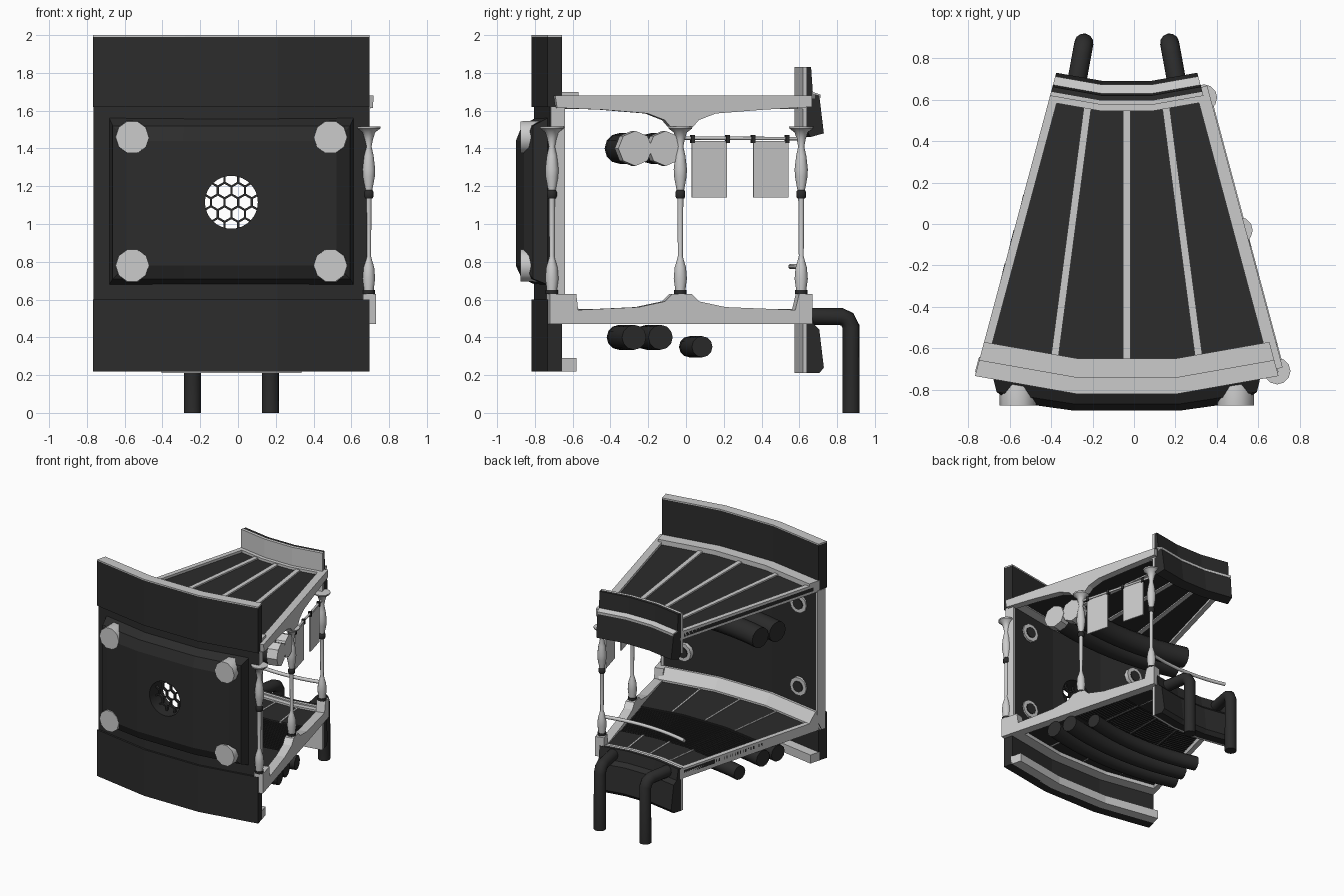
import bpy, bmesh, math
from math import sin, cos, radians
from mathutils import Vector

if "Cube" in bpy.data.objects:
    bpy.data.objects.remove(bpy.data.objects["Cube"])

# The model is a 30 degree slice of a ring; polar centre at (CX, CY)
CX, CY, H = -0.035, 2.0, 15
dark = bpy.data.materials.new("dark")
dark.diffuse_color = (0.025, 0.025, 0.025, 1)
dark.use_nodes = True
dark.node_tree.nodes["Principled BSDF"].inputs["Base Color"].default_value = dark.diffuse_color

def P(r, a, z, off=0.0):
    a = radians(a)
    return Vector((CX + r*sin(a) + off*cos(a), CY - r*cos(a) + off*sin(a), z))

def R(y):
    # radius on the right edge for a given y
    return (CY - y) / cos(radians(H))

def finish(name, bm, mat=None, smooth=False):
    bmesh.ops.recalc_face_normals(bm, faces=bm.faces)
    me = bpy.data.meshes.new(name)
    bm.to_mesh(me)
    bm.free()
    ob = bpy.data.objects.new(name, me)
    bpy.context.collection.objects.link(ob)
    if mat:
        me.materials.append(mat)
    if smooth:
        shade(ob)
    return ob

def shade(ob):
    bpy.ops.object.select_all(action='DESELECT')
    ob.select_set(True)
    bpy.context.view_layer.objects.active = ob
    bpy.ops.object.shade_smooth_by_angle(angle=radians(40))

def loft(name, rings, mat=None, smooth=False, caps=True):
    bm = bmesh.new()
    vs = [[bm.verts.new(p) for p in ring] for ring in rings]
    n = len(vs[0])
    for A, B in zip(vs, vs[1:]):
        for i in range(n):
            bm.faces.new((A[i], A[(i+1) % n], B[(i+1) % n], B[i]))
    if caps:
        bm.faces.new(vs[0])
        bm.faces.new(vs[-1])
    return finish(name, bm, mat, smooth)

def sweep(name, prof, mat=None, a0=-H, a1=H, n=3):
    return loft(name, [[P(r, a0 + (a1-a0)*i/n, z) for r, z in prof] for i in range(n+1)], mat)

def rect(r0, r1, z0, z1):
    return [(r0, z0), (r1, z0), (r1, z1), (r0, z1)]

def radial(name, prof, a, w, mat=None, off=0.0):
    return loft(name, [[P(r, a, z, off + s*w/2) for r, z in prof] for s in (-1, 1)], mat)

def tube(name, pts, rad, mat=None, res=4):
    cu = bpy.data.curves.new(name, 'CURVE')
    cu.dimensions = '3D'
    cu.bevel_depth, cu.bevel_resolution, cu.use_fill_caps = rad, res, True
    sp = cu.splines.new('POLY')
    sp.points.add(len(pts) - 1)
    for q, p in zip(sp.points, pts):
        q.co = (*p, 1)
    ob = bpy.data.objects.new(name, cu)
    bpy.context.collection.objects.link(ob)
    bpy.ops.object.select_all(action='DESELECT')
    ob.select_set(True)
    bpy.context.view_layer.objects.active = ob
    bpy.ops.object.convert(target='MESH')
    ob = bpy.context.object
    if mat:
        ob.data.materials.clear()
        ob.data.materials.append(mat)
    shade(ob)

def arc_tube(name, r, z, rad, mat=None, a0=-H, a1=H, n=9, res=4):
    tube(name, [P(r, a0 + (a1-a0)*i/n, z) for i in range(n+1)], rad, mat, res)

def lathe(name, c, prof, mat=None, n=12, axis='Z'):
    rings = []
    for r, h in prof:
        ring = []
        for i in range(n):
            u, v = r*cos(2*math.pi*i/n), r*sin(2*math.pi*i/n)
            ring.append(Vector(c) + (Vector((u, v, h)) if axis == 'Z' else Vector((u, h, v))))
        rings.append(ring)
    return loft(name, rings, mat, True)

# Outer wall: upper band, lower band, middle panel and pale trims
sweep("outer_wall_upper", rect(2.75, 2.83, 1.62, 1.99), dark)
sweep("outer_wall_upper_cap", rect(2.75, 2.83, 1.99, 2.0))
sweep("outer_wall_lower", rect(2.75, 2.83, 0.22, 0.6), dark)
sweep("outer_wall_ceiling_step", rect(2.66, 2.76, 1.62, 1.70))
sweep("outer_wall_foot", rect(2.67, 2.76, 0.22, 0.29))
panel = sweep("outer_wall_panel", rect(2.74, 2.815, 0.6, 1.62), dark)
for s in (-1, 1):
    radial("outer_wall_end_trim", rect(2.735, 2.812, 0.6, 1.62), s*H, 0.02, off=-s*0.005)

# Bulging outer window panel, nested outlines stepping outwards
rings = []
for r, a, z0, z1 in ((2.75, 13.3, 0.68, 1.56), (2.81, 13.3, 0.68, 1.56),
                     (2.88, 12.6, 0.71, 1.52), (2.912, 11, 0.78, 1.44)):
    angs = (-a, -5, 5, a)
    rings.append([P(r, t, z0) for t in angs] + [P(r, t, z1) for t in reversed(angs)])
bm = bmesh.new()
vs = [[bm.verts.new(p) for p in ring] for ring in rings]
for A, B in zip(vs, vs[1:]):
    for i in range(8):
        j = (i+1) % 8
        bm.faces.new((A[i], A[j], B[j], B[i]))
for L in (vs[0], vs[-1]):
    for i in range(3):
        bm.faces.new((L[i], L[i+1], L[6-i], L[7-i]))
bulge = finish("outer_wall_bulge", bm, dark)

# Round window opening
WZ = 1.115
cutter = lathe("window_cutter", (CX, -0.8, WZ), [(0.14, -0.3), (0.14, 0.3)], None, 32, 'Y')
for ob in (panel, bulge):
    m = ob.modifiers.new("hole", 'BOOLEAN')
    m.object, m.operation, m.solver = cutter, 'DIFFERENCE', 'EXACT'
    bpy.context.view_layer.objects.active = ob
    bpy.ops.object.modifier_apply(modifier=m.name)
bpy.data.objects.remove(cutter)

# Hexagonal window lattice
hx = 0.072
for j in range(-2, 3):
    for i in range(-3, 4):
        x, z = (i + 0.5*(j % 2))*hx, j*hx*0.866
        if math.hypot(x, z) > 0.155:
            continue
        rings = [[Vector((CX + x + rr*sin(k*math.pi/3), y, WZ + z + rr*cos(k*math.pi/3)))
                  for k in range(6)]
                 for rr, y in ((0.043, -0.83), (0.043, -0.81), (0.035, -0.81), (0.035, -0.83), (0.043, -0.83))]
        loft("window_hex", rings, dark, caps=False)

# Round bosses passing through the outer wall
for x in (-0.525, 0.525):
    for z in (0.78, 1.46):
        lathe("wall_boss", (CX+x, 0, z), [(0.088, -0.875), (0.092, -0.75), (0.075, -0.70), (0.075, -0.655)], None, 10, 'Y')
        lathe("wall_boss_core", (CX+x, 0, z), [(0.045, -0.7), (0.045, -0.648)], dark, 10, 'Y')

# Inner wall: upper and lower bands with swollen backs
sweep("inner_wall_upper", [(1.41, 1.5), (1.41, 1.83), (1.385, 1.83), (1.375, 1.69), (1.34, 1.68), (1.315, 1.48), (1.39, 1.46)], dark)
sweep("inner_wall_upper_face", rect(1.41, 1.43, 1.5, 1.83))
sweep("inner_wall_upper_trim", [(1.38, 1.665), (1.335, 1.665), (1.333, 1.685), (1.38, 1.7)])
sweep("inner_wall_lower", [(1.41, 0.56), (1.41, 0.21), (1.34, 0.21), (1.315, 0.24), (1.34, 0.44), (1.37, 0.47), (1.385, 0.56)], dark)
sweep("inner_wall_lower_face", rect(1.41, 1.43, 0.21, 0.56))

# Ceiling
sweep("ceiling_panel", rect(1.44, 2.70, 1.63, 1.66), dark)
sweep("ceiling_inner_border", rect(1.40, 1.46, 1.61, 1.68))
for a in (-7.5, 0, 7.5):
    radial("ceiling_rib", rect(1.42, 2.68, 1.62, 1.672), a, 0.036)
radial("ceiling_left_edge", rect(1.41, 2.74, 1.61, 1.68), -H, 0.04, off=0.02)

# Floor: solid panels either side of a grille
for r0, r1 in ((1.44, 1.74), (2.2, 2.68)):
    sweep("floor_panel", rect(r0, r1, 0.50, 0.535), dark)
    for a in (-7.5, 0, 7.5):
        radial("floor_rib", rect(r0, r1, 0.5, 0.54), a, 0.014)
for i in range(18):
    r = 1.752 + i*0.0258
    sweep("grille_slat", rect(r, r+0.012, 0.505, 0.53), dark)
for a in (-7.5, 0, 7.5):
    radial("grille_bearer", rect(1.73, 2.21, 0.49, 0.52), a, 0.014, dark)
sweep("floor_inner_border", rect(1.40, 1.47, 0.47, 0.55))
sweep("floor_outer_kerb", [(2.66, 0.47), (2.81, 0.47), (2.81, 0.63), (2.72, 0.63), (2.66, 0.55)])
radial("floor_left_edge", rect(1.41, 2.74, 0.47, 0.55), -H, 0.04, off=0.02)

# Arched side beams on the right
top = [(-0.70, 1.68), (0.66, 1.68), (0.66, 1.62), (0.4, 1.605), (0.15, 1.585), (0.06, 1.55), (0.03, 1.515),
       (-0.09, 1.515), (-0.12, 1.55), (-0.21, 1.585), (-0.45, 1.605), (-0.69, 1.615)]
radial("top_side_beam", [(R(y), z) for y, z in top], H, 0.06)
bot = [(-0.73, 0.47), (0.66, 0.47), (0.66, 0.63), (0.59, 0.63), (0.57, 0.545), (0.2, 0.56), (0.06, 0.59), (0.02, 0.63),
       (-0.08, 0.63), (-0.12, 0.59), (-0.26, 0.56), (-0.58, 0.545), (-0.59, 0.63), (-0.73, 0.63)]
radial("bottom_side_beam", [(R(y), z) for y, z in bot], H, 0.07)

# Turned columns with dark collars
col = [(0.028, 0.63), (0.028, 0.66), (0.035, 0.71), (0.03, 0.77), (0.018, 0.81), (0.013, 0.83), (0.016, 1.15), (0.02, 1.18),
       (0.033, 1.25), (0.035, 1.29), (0.027, 1.36), (0.016, 1.41), (0.024, 1.45), (0.035, 1.485), (0.062, 1.505), (0.064, 1.515)]
for y in (-0.71, -0.03, 0.61):
    c = P(R(y), H, 0)
    lathe("column", c, col)
    lathe("column_base_collar", c, [(0.033, 0.63), (0.033, 0.65)], dark)
    lathe("column_mid_collar", c, [(0.02, 1.135), (0.026, 1.145), (0.026, 1.17), (0.02, 1.18)], dark)

# Hanging banners on a rod
tube("banner_rod", [P(R(-0.03), H, 1.455), P(R(0.61), H, 1.452)], 0.009)
for y0, y1 in ((0.03, 0.215), (0.355, 0.54)):
    radial("banner", rect(R(y1), R(y0), 1.14, 1.44), H, 0.012)
for y in (0.035, 0.22, 0.355, 0.535):
    radial("banner_clip", rect(R(y+0.01), R(y-0.01), 1.43, 1.47), H, 0.026, dark)

# Ceiling ducts with pale end caps, underfloor pipes, hand rail
for r in (2.35, 2.184):
    arc_tube("ceiling_duct", r, 1.40, 0.082, dark)
    arc_tube("ceiling_duct_cap", r, 1.40, 0.093, None, 13.2, 15.2, 1, 2)
for r, z, rad in ((2.355, 0.4, 0.066), (2.21, 0.4, 0.066), (1.982, 0.35, 0.056)):
    arc_tube("underfloor_pipe", r, z, rad, dark)
arc_tube("hand_rail", 1.445, 0.775, 0.014)

# Bent drain pipes behind the inner wall
for a in (-10.4, 10.4):
    tube("drain_pipe", [P(1.4, a, 0.51), P(1.2, a, 0.51), P(1.165, a, 0.495), P(1.145, a, 0.455), P(1.145, a, 0)], 0.046, dark)
